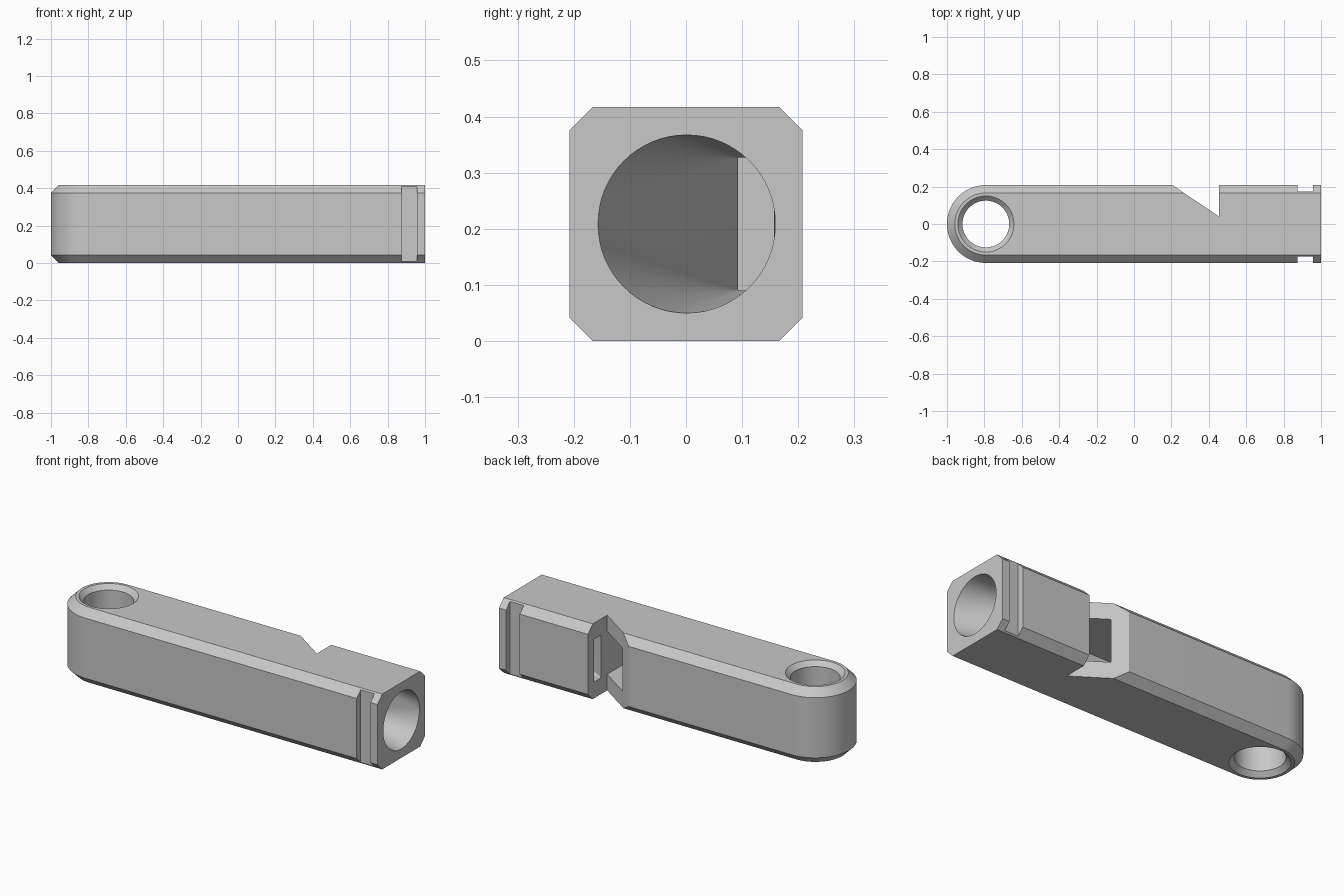
import bpy, bmesh
from math import sin, cos, pi, radians

if "Cube" in bpy.data.objects:
    bpy.data.objects.remove(bpy.data.objects["Cube"])

HALF, HEIGHT, CHAMFER = 0.208, 0.417, 0.042
RING_X, MID, LIP_X = -0.792, HEIGHT / 2, 0.455
SLOT_Z = 0.119          # half height of the air slot and chamber

grey = bpy.data.materials.new("plain_grey")
grey.use_nodes = True
colour = (0.58, 0.58, 0.58, 1)
grey.diffuse_color = colour
grey.node_tree.nodes["Principled BSDF"].inputs["Base Color"].default_value = colour


def finish(name, bm):
    bmesh.ops.recalc_face_normals(bm, faces=bm.faces)
    mesh = bpy.data.meshes.new(name)
    bm.to_mesh(mesh)
    bm.free()
    mesh.materials.append(grey)
    obj = bpy.data.objects.new(name, mesh)
    bpy.context.collection.objects.link(obj)
    return obj


def stack(name, loops):
    """Skin a closed solid through loops of equal length."""
    bm = bmesh.new()
    rings = [[bm.verts.new(p) for p in loop] for loop in loops]
    n = len(rings[0])
    for a, b in zip(rings, rings[1:]):
        for i in range(n):
            j = (i + 1) % n
            bm.faces.new((a[i], a[j], b[j], b[i]))
    bm.faces.new(rings[0])
    bm.faces.new(rings[-1])
    return finish(name, bm)


def prism(name, outline, z0, z1):
    return stack(name, [[(x, y, z) for x, y in outline] for z in (z0, z1)])


def rect(x0, x1, y0, y1):
    return [(x0, y0), (x1, y0), (x1, y1), (x0, y1)]


def body_loop(r, z):
    arc = [pi / 2 + pi * i / 40 for i in range(41)]
    pts = [(RING_X + r * cos(a), r * sin(a), z) for a in arc]
    return pts + [(1, -r, z), (1, r, z)]


def circle(r, z):
    angles = [2 * pi * i / 64 for i in range(64)]
    return [(RING_X + r * cos(a), r * sin(a), z) for a in angles]


# Body: long bar with one round end and chamfered long edges
inner = HALF - CHAMFER
body = stack("whistle_body", [
    body_loop(inner, 0), body_loop(HALF, CHAMFER),
    body_loop(HALF, HEIGHT - CHAMFER), body_loop(inner, HEIGHT)])

cutters = []

# Ring hole with a countersink at both ends
cutters.append(stack("ring_hole", [
    circle(0.175, -0.025), circle(0.125, 0.025),
    circle(0.125, HEIGHT - 0.025), circle(0.175, HEIGHT + 0.025)]))

# Resonance chamber
cutters.append(prism("chamber", rect(-0.58, LIP_X, -0.159, 0.159),
                     MID - SLOT_Z, MID + SLOT_Z))

# Sound notch: sloped ramp and upright wall
slope = (HALF - 0.04) / (LIP_X - 0.205)
cutters.append(prism("sound_notch", [
    (0.205 - 0.1 / slope, HALF + 0.1), (LIP_X, 0.04), (LIP_X, HALF + 0.1)],
    -0.1, HEIGHT + 0.1))

# Windway: round mouth narrowing to a flat slot
bm = bmesh.new()
for i in range(64):
    a = 2 * pi * i / 64
    bm.verts.new((1.005, 0.159 * cos(a), MID + 0.159 * sin(a)))
for y in (0.095, 0.157):
    for side in (-1, 1):
        bm.verts.new((LIP_X - 0.005, y, MID + side * (SLOT_Z - 0.001)))
bmesh.ops.convex_hull(bm, input=bm.verts)
cutters.append(finish("windway", bm))

# Grip grooves on both sides of the mouthpiece
for side in (-1, 1):
    y0, y1 = sorted((side * 0.173, side * 0.3))
    cutters.append(prism("grip_groove", rect(0.873, 0.957, y0, y1),
                         -0.1, HEIGHT + 0.1))

# Carve everything out of the body
bpy.ops.object.select_all(action="DESELECT")
bpy.context.view_layer.objects.active = body
body.select_set(True)
for cutter in cutters:
    mod = body.modifiers.new(cutter.name, "BOOLEAN")
    mod.operation, mod.solver, mod.object = "DIFFERENCE", "EXACT", cutter
    bpy.ops.object.modifier_apply(modifier=mod.name)
    bpy.data.objects.remove(cutter)

bpy.ops.object.shade_smooth_by_angle(angle=radians(25))
